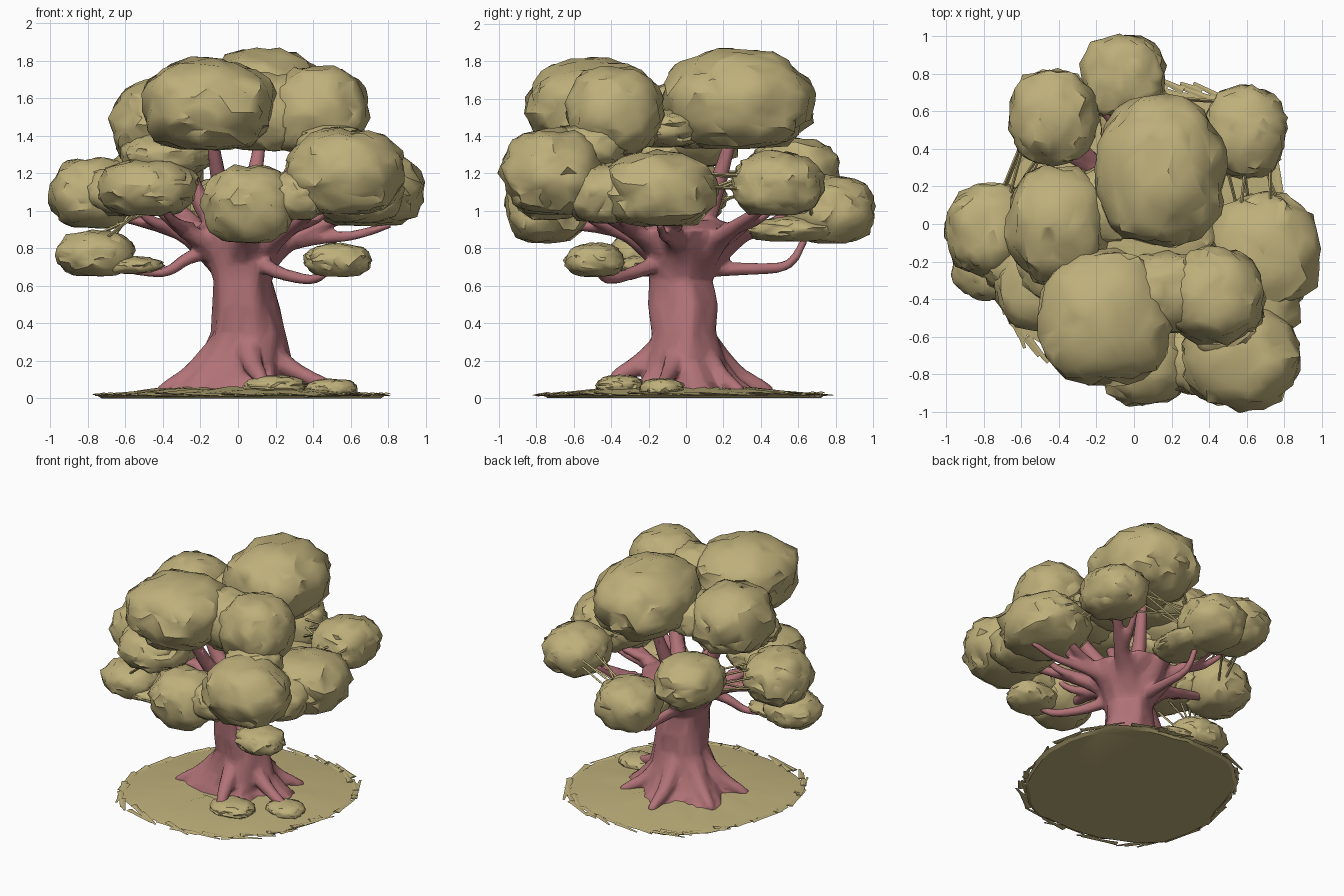
import bpy, bmesh, math, random
from mathutils import Vector, noise

random.seed(4)
if "Cube" in bpy.data.objects:
    bpy.data.objects.remove(bpy.data.objects["Cube"])


def material(name, rgb):
    m = bpy.data.materials.new(name)
    m.use_nodes = True
    m.diffuse_color = (*rgb, 1)
    m.node_tree.nodes["Principled BSDF"].inputs["Base Color"].default_value = (*rgb, 1)
    return m


LEAF = material("dry_leaf_tan", (0.515, 0.43, 0.195))
BARK = material("rosy_bark", (0.44, 0.17, 0.185))


def finish(bm, name, mat, angle=35):
    bmesh.ops.recalc_face_normals(bm, faces=bm.faces[:])
    me = bpy.data.meshes.new(name)
    bm.to_mesh(me)
    bm.free()
    ob = bpy.data.objects.new(name, me)
    bpy.context.collection.objects.link(ob)
    me.materials.append(mat)
    bpy.ops.object.select_all(action='DESELECT')
    ob.select_set(True)
    bpy.context.view_layer.objects.active = ob
    bpy.ops.object.shade_smooth_by_angle(angle=math.radians(angle))
    return ob


def clump(name, centre, radius):
    """Boxy, craggy foliage ball with a flattened underside."""
    bm = bmesh.new()
    bmesh.ops.create_icosphere(bm, subdivisions=4, radius=1)
    c, r = Vector(centre), Vector(radius)
    for v in bm.verts:
        d = v.co.normalized()
        d /= sum(abs(k) ** 2.3 for k in d) ** (1 / 2.3)
        s = 0.97 + 0.09 * noise.noise(d * 2.2 + c * 7) + 0.07 * noise.noise(d * 5 + c * 9) \
            + 0.05 * noise.noise(d * 10 + c * 5)
        p = d * s
        p.z = max(p.z, -0.9 + 0.05 * noise.noise(d * 4))
        v.co = Vector(a * b for a, b in zip(p, r)) + c
    ob = finish(bm, name, LEAF, 30)
    ob.modifiers.new("facets", 'DECIMATE').ratio = 0.4


def bridge(bm, rings):
    for a, b in zip(rings, rings[1:]):
        n = len(a)
        for i in range(n):
            bm.faces.new((a[i], a[(i + 1) % n], b[(i + 1) % n], b[i]))
    bm.faces.new(rings[0])
    bm.faces.new(rings[-1])


def tube(bm, points, r0, r1, sides=7, flat=1.0):
    """Tapered tube through a few points, smoothed between them."""
    pts = [Vector(p) for p in points]
    path = []
    for i in range(len(pts) - 1):
        a, b = pts[max(i - 1, 0)], pts[i]
        c, d = pts[i + 1], pts[min(i + 2, len(pts) - 1)]
        for k in range(4):
            t = k / 4
            path.append(0.5 * (2 * b + (c - a) * t + (2 * a - 5 * b + 4 * c - d) * t * t
                               + (3 * b - a - 3 * c + d) * t ** 3))
    path.append(pts[-1])
    rings = []
    for i, p in enumerate(path):
        d = (path[min(i + 1, len(path) - 1)] - path[max(i - 1, 0)]).normalized()
        side = d.cross(Vector((0, 0, 1))).normalized()
        up = side.cross(d)
        r = r0 + (r1 - r0) * (i / (len(path) - 1)) ** 0.7
        rings.append([bm.verts.new(p + side * math.cos(a) * r + up * math.sin(a) * r * flat)
                      for a in (math.tau * k / sides for k in range(sides))])
    bridge(bm, rings)


# Foliage clumps, then the flatter masses that join neighbours
CLUMPS = {
    "crown_front": ((-0.16, -0.50, 1.56), (0.36, 0.37, 0.26)),
    "crown_front_left": ((0.43, -0.38, 1.53), (0.27, 0.26, 0.25)),
    "crown_back": ((0.14, 0.28, 1.59), (0.35, 0.41, 0.28)),
    "crown_right": ((-0.40, 0.00, 1.46), (0.28, 0.32, 0.25)),
    "front_left": ((0.57, -0.71, 1.20), (0.32, 0.28, 0.24)),
    "side_left": ((0.69, -0.15, 1.11), (0.31, 0.32, 0.21)),
    "front_middle": ((0.06, -0.74, 1.03), (0.25, 0.23, 0.22)),
    "side_right": ((-0.77, -0.03, 1.09), (0.24, 0.25, 0.20)),
    "front_right": ((-0.48, -0.30, 1.12), (0.27, 0.28, 0.16)),
    "low_left": ((0.53, -0.49, 0.735), (0.18, 0.16, 0.095)),
    "low_right": ((-0.76, -0.22, 0.77), (0.21, 0.19, 0.13)),
    "back_middle": ((-0.06, 0.78, 1.00), (0.23, 0.24, 0.19)),
    "back_right": ((-0.43, 0.57, 1.20), (0.24, 0.26, 0.19)),
    "back_left": ((0.59, 0.49, 1.14), (0.23, 0.25, 0.18)),
    "low_right_tail": ((-0.60, -0.24, 0.71), (0.20, 0.13, 0.05)),
    "back_shelf": ((0.0, 0.57, 0.90), (0.19, 0.26, 0.07)),
    "crown_front_link": ((0.16, -0.36, 1.52), (0.28, 0.22, 0.22)),
    "crown_middle_link": ((0.08, -0.10, 1.44), (0.36, 0.20, 0.11)),
    "crown_right_link": ((-0.14, 0.10, 1.47), (0.24, 0.22, 0.15)),
    "crown_left_drop": ((0.50, -0.52, 1.34), (0.20, 0.20, 0.13)),
    "crown_right_drop": ((-0.38, -0.18, 1.30), (0.25, 0.24, 0.12)),
    "side_right_link": ((-0.62, -0.17, 1.10), (0.21, 0.20, 0.14)),
    "side_left_link": ((0.64, -0.43, 1.09), (0.25, 0.22, 0.17)),
    "front_left_link": ((0.31, -0.73, 1.08), (0.18, 0.18, 0.14)),
}
for name, (c, r) in CLUMPS.items():
    clump("foliage_" + name, c, r)

# Trunk: lobed rings of (height, centre x, centre y, half width, half depth)
bm = bmesh.new()
rings = []
for z, cx, cy, rx, ry in [(0.02, 0.0, 0.04, 0.40, 0.33), (0.10, 0.0, 0.02, 0.31, 0.25),
                          (0.20, 0.03, 0.0, 0.24, 0.20), (0.35, 0.055, -0.01, 0.20, 0.17),
                          (0.50, 0.035, -0.01, 0.165, 0.18), (0.63, 0.02, -0.03, 0.16, 0.165),
                          (0.70, 0.02, -0.02, 0.19, 0.19), (0.80, 0.03, 0.0, 0.25, 0.23),
                          (0.90, 0.04, 0.02, 0.31, 0.30), (0.95, 0.04, 0.02, 0.16, 0.16)]:
    ring = []
    for k in range(24):
        a = math.tau * k / 24
        flare = max(0, 0.35 - z)
        s = 1 + (0.03 + 0.4 * flare) * math.sin(5 * a + 1 + z) \
            + 0.16 * noise.noise(Vector((math.cos(a) * 2, math.sin(a) * 2, z * 5)))
        ring.append(bm.verts.new((cx + rx * s * math.cos(a), cy + ry * s * math.sin(a), z)))
    rings.append(ring)
bridge(bm, rings)

# Main limbs sweep out of the flared trunk top, each with a side fork
for key in ("front_left", "side_left", "front_middle", "side_right", "front_right",
            "back_middle", "back_right", "back_left"):
    c = Vector(CLUMPS[key][0])
    out = Vector((c.x, c.y, 0)).normalized()
    mid = out * 0.38 + Vector((0.03, 0, 0.90))
    tip = Vector((c.x * 0.92, c.y * 0.92, c.z - 0.10))
    tube(bm, (out * 0.06 + Vector((0.02, 0, 0.68)), out * 0.22 + Vector((0.02, 0, 0.82)), mid, tip),
         0.13, 0.03, 8, 0.75)
    turn = Vector((-out.y, out.x, 0))
    tube(bm, (mid - out * 0.05, mid + out * 0.12 + turn * 0.08 + Vector((0, 0, 0.05)),
              mid + out * 0.24 + turn * 0.15 + Vector((0, 0, 0.16))), 0.045, 0.02, 6)
for key in ("crown_front", "crown_front_left", "crown_back", "crown_right"):
    c = Vector(CLUMPS[key][0])
    tube(bm, ((0.03, 0, 0.80), (c.x * 0.45, c.y * 0.45, 1.02), (c.x * 0.9, c.y * 0.9, 1.42)),
         0.10, 0.03, 7)

# Thin low boughs
for path in [((-0.08, -0.05, 0.80), (-0.26, -0.12, 0.75), (-0.40, -0.18, 0.67), (-0.62, -0.22, 0.69)),
             ((0.08, -0.10, 0.74), (0.22, -0.28, 0.67), (0.40, -0.42, 0.635), (0.50, -0.48, 0.70)),
             ((0.0, 0.08, 0.69), (0.0, 0.30, 0.69), (-0.02, 0.54, 0.71), (-0.03, 0.64, 0.86)),
             ((0.15, -0.02, 0.80), (0.40, -0.08, 0.85), (0.62, -0.12, 0.87), (0.82, -0.14, 0.93))]:
    tube(bm, path, 0.055, 0.02, 6)

# Roots, two of them arched clear of the soil
for ang, reach, lift in [(-15, 0.60, 0.11), (40, 0.46, 0.03), (92, 0.46, 0.03), (150, 0.42, 0.02),
                         (200, 0.45, 0.03), (288, 0.44, 0.11)]:
    d = Vector((math.cos(math.radians(ang)), math.sin(math.radians(ang)), 0))
    tube(bm, (d * 0.08 + Vector((0.02, 0, 0.32)), d * 0.25 + Vector((0, 0, 0.12 + lift * 0.6)),
              d * 0.38 + Vector((0, 0, 0.05 + lift * 0.6)), d * reach + Vector((0, 0, 0.03))),
         0.085, 0.028, 8)

# Fuse the wood into one skin
wood = finish(bm, "trunk_and_limbs", BARK)
fuse = wood.modifiers.new("fuse", 'REMESH')
fuse.mode, fuse.voxel_size, fuse.use_smooth_shade = 'VOXEL', 0.014, True
soft = wood.modifiers.new("soften", 'SMOOTH')
soft.factor, soft.iterations = 0.5, 3
wood.modifiers.new("facets", 'DECIMATE').ratio = 0.12


def ground_point(angle, f, z):
    """Point on the ground outline, which has two blunt corners, scaled by f."""
    b = angle - math.radians(35)
    r = f * (0.82 + 0.04 * math.cos(2 * b) + 0.03 * math.cos(4 * b))
    return Vector((0.02 + 0.97 * r * math.cos(angle), -0.02 + 1.02 * r * math.sin(angle), z))


# Ground: a low irregular mound
bm = bmesh.new()
rings = []
for f, z in [(0.93, 0.0), (0.96, 0.015), (0.82, 0.03), (0.6, 0.045), (0.35, 0.06)]:
    ring = []
    for k in range(44):
        a = math.tau * k / 44
        n = Vector((math.cos(a) * 4, math.sin(a) * 4, f * 9))
        wobble = 0.98 + 0.05 * noise.noise(n)
        ring.append(bm.verts.new(ground_point(a, f * wobble, z * (1 + 0.35 * noise.noise(n * 1.5)))))
    rings.append(ring)
bridge(bm, rings)
finish(bm, "ground", LEAF, 25)

# Soil heaps where the arched roots land
for name, c, r in [("left", (0.50, -0.13, 0.055), (0.14, 0.12, 0.05)),
                   ("front", (0.20, -0.35, 0.065), (0.17, 0.13, 0.06))]:
    clump("soil_heap_" + name, c, r)

# Long flat slivers overlapping the rim of the ground
bm = bmesh.new()
for k in range(50):
    a = math.tau * k / 50 + random.uniform(-0.05, 0.05)
    p = ground_point(a, random.uniform(0.9, 0.97), random.uniform(0.01, 0.03))
    q = ground_point(a + random.uniform(0.15, 0.35), random.uniform(0.94, 1.01), 0.015)
    tube(bm, (p, q), 0.025, 0.008, 4, 0.25)
finish(bm, "ground_slivers", LEAF, 20)

# Fine strands stretched between neighbouring clumps
bm = bmesh.new()
for a, b in [("back_left", "side_left"), ("back_right", "side_right"), ("back_middle", "back_left"),
             ("front_right", "low_right")]:
    ends = [(Vector(CLUMPS[k][0]), Vector(CLUMPS[k][1]) * 0.6) for k in (a, b)]
    for i in range(5):
        tube(bm, [c + Vector(random.uniform(-1, 1) * s for s in r) for c, r in ends], 0.011, 0.007, 4)
finish(bm, "strands", LEAF, 20)
